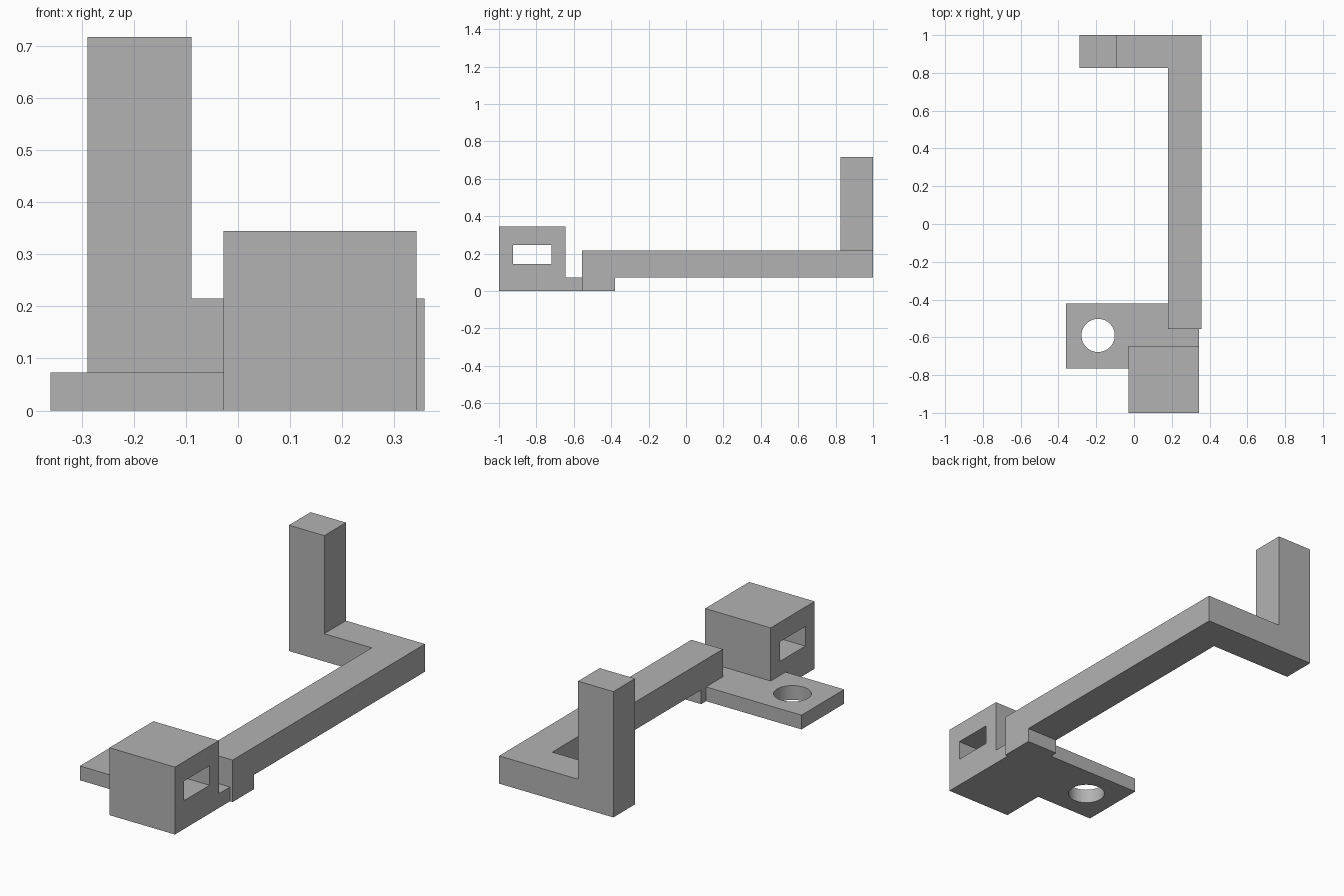
import bpy
import bmesh
from mathutils import Vector

if "Cube" in bpy.data.objects:
    bpy.data.objects.remove(bpy.data.objects["Cube"], do_unlink=True)

grey = bpy.data.materials.new("plain_grey")
grey.use_nodes = True
colour = (0.45, 0.45, 0.45, 1)
grey.diffuse_color = colour
grey.node_tree.nodes["Principled BSDF"].inputs["Base Color"].default_value = colour


def extrude(name, axis, outline, start, end):
    """Extrude a flat outline along the given axis (0=x, 1=y, 2=z)."""
    bm = bmesh.new()
    verts = []
    for point in outline:
        co = list(point)
        co.insert(axis, start)
        verts.append(bm.verts.new(co))
    face = bm.faces.new(verts)
    result = bmesh.ops.extrude_face_region(bm, geom=[face])
    shift = Vector((0, 0, 0))
    shift[axis] = end - start
    moved = [g for g in result["geom"] if isinstance(g, bmesh.types.BMVert)]
    bmesh.ops.translate(bm, verts=moved, vec=shift)
    bmesh.ops.recalc_face_normals(bm, faces=bm.faces)
    mesh = bpy.data.meshes.new(name)
    bm.to_mesh(mesh)
    bm.free()
    mesh.materials.append(grey)
    obj = bpy.data.objects.new(name, mesh)
    bpy.context.collection.objects.link(obj)
    return obj


def rect(a, b, c, d):
    return [(a, c), (b, c), (b, d), (a, d)]


def combine(target, tool, operation):
    """Apply a boolean and remove the tool object."""
    mod = target.modifiers.new("combine", "BOOLEAN")
    mod.operation = operation
    mod.solver = "EXACT"
    mod.object = tool
    bpy.context.view_layer.objects.active = target
    bpy.ops.object.modifier_apply(modifier=mod.name)
    bpy.data.objects.remove(tool, do_unlink=True)


PLATE, ARM = 0.073, 0.215          # top heights of plate and arm
X_IN, X_OUT = 0.18, 0.358          # arm sides
FOOT_FRONT, FOOT_BACK = -0.555, -0.38

# Base plate, notched around the arm's foot
plate = extrude("base_plate", 2, [
    (-0.36, -0.765), (-0.028, -0.765), (-0.028, -0.8), (0.343, -0.8),
    (0.343, FOOT_FRONT), (X_IN, FOOT_FRONT), (X_IN, -0.42), (-0.36, -0.42)], 0, PLATE)

# Block joined to the plate, with a slot running side to side
block = extrude("slotted_block", 2, rect(-0.028, 0.343, -1, -0.645), 0, 0.345)
combine(plate, block, "UNION")
slot = extrude("slot_cutter", 0, rect(-0.925, -0.72, 0.145, 0.245), -0.2, 0.5)
combine(plate, slot, "DIFFERENCE")

# Round hole through the plate
bpy.ops.mesh.primitive_cylinder_add(vertices=48, radius=0.088, depth=0.4,
                                    location=(-0.19, -0.59, 0))
hole = bpy.context.object
hole.data.materials.append(grey)
combine(plate, hole, "DIFFERENCE")
plate.name = "base_plate_with_block"

# Long arm with a foot under its front end
arm = extrude("arm", 0, [
    (FOOT_FRONT, 0), (FOOT_BACK, 0), (FOOT_BACK, PLATE), (1, PLATE),
    (1, ARM), (FOOT_FRONT, ARM)], X_IN, X_OUT)

# Rear crossbar turning up into a post
post = extrude("post", 1, [
    (-0.289, PLATE), (X_OUT, PLATE), (X_OUT, ARM), (-0.089, ARM),
    (-0.089, 0.717), (-0.289, 0.717)], 0.825, 1)
combine(arm, post, "UNION")
arm.name = "arm_with_post"

# Smooth only the hole wall
for obj in (plate, arm):
    bpy.ops.object.select_all(action="DESELECT")
    obj.select_set(True)
    bpy.context.view_layer.objects.active = obj
    bpy.ops.object.shade_smooth_by_angle(angle=0.5)
